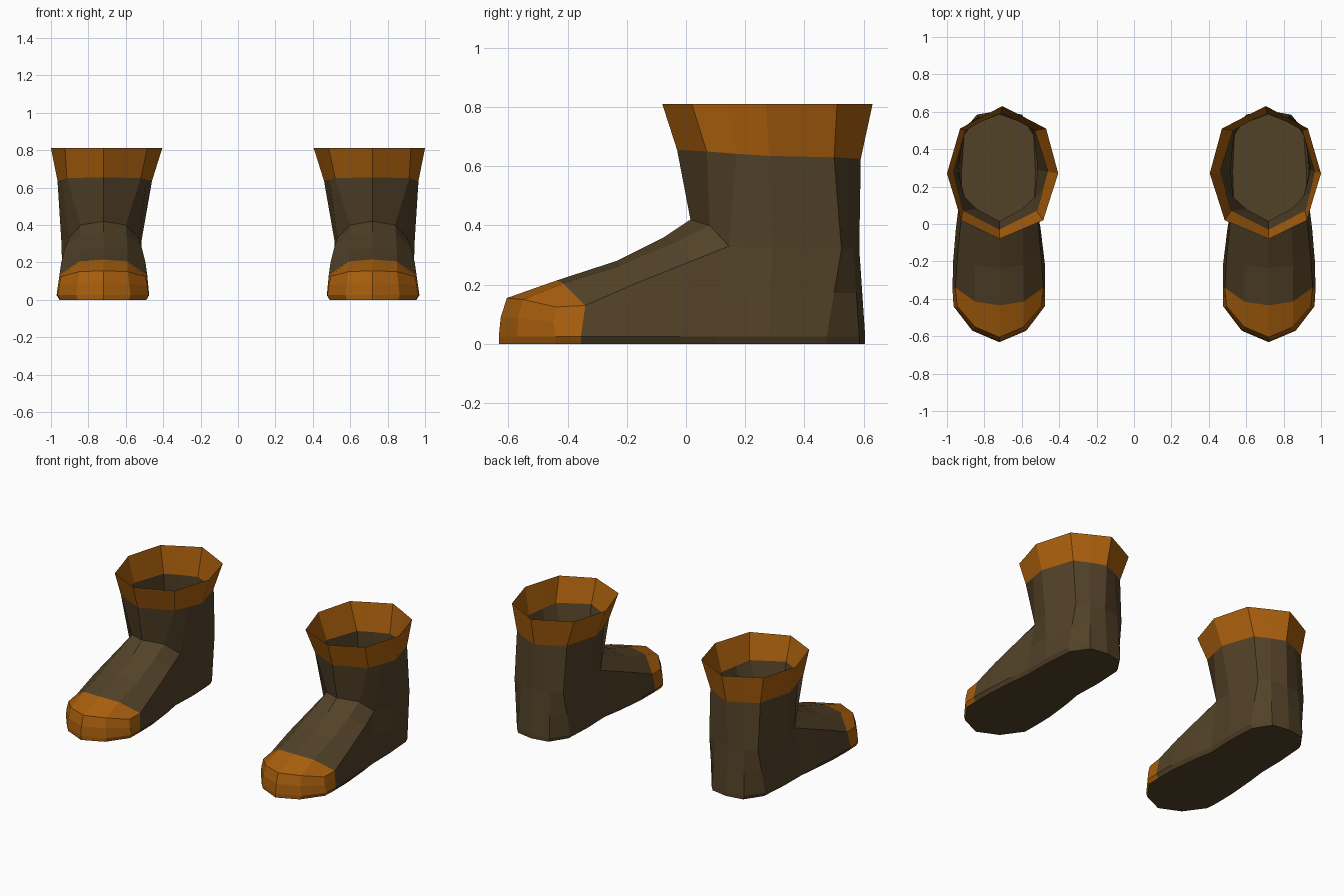
import bpy, bmesh

if "Cube" in bpy.data.objects:
    bpy.data.objects.remove(bpy.data.objects["Cube"])


def material(name, rgb):
    m = bpy.data.materials.new(name)
    m.diffuse_color = (*rgb, 1)
    m.use_nodes = True
    m.node_tree.nodes["Principled BSDF"].inputs["Base Color"].default_value = m.diffuse_color
    return m


LEATHER = material("dark brown leather", (0.085, 0.054, 0.021))
TRIM = material("orange trim", (0.40, 0.115, 0.004))
MID = 0.72  # boot centre line

# Every point is (outer x, inner x, y, z).
# Rings of the shaft, running from the shin round to the back of the heel
cuff = [(.72, .72, -.08, .81), (.925, .485, .02, .81), (.96, .447, .14, .81),
        (1.0, .405, .27, .81), (.93, .47, .51, .81), (.82, .585, .57, .81),
        (.705, .705, .63, .81)]
collar = [(.72, .72, -.03, .655), (.915, .52, .07, .65), (.94, .49, .17, .642),
          (.965, .46, .28, .635), (.90, .53, .50, .63), (.81, .62, .55, .627),
          (.71, .71, .59, .625)]
ankle = [(.72, .72, .015, .42), (.84, .60, .08, .40), (.905, .53, .145, .33),
         (.945, .515, .29, .32), (.90, .54, .525, .32), (.82, .61, .565, .32),
         (.72, .72, .585, .32)]

# Instep strips from ankle to toe: centre, crease, side
instep = [ankle[:3],
          [(.72, .72, -.075, .36), (.845, .595, -.03, .345), (.925, .515, .02, .28)],
          [(.72, .72, -.235, .28), (.85, .59, -.22, .265), (.945, .495, -.18, .20)],
          [(.72, .72, -.435, .215), (.85, .59, -.415, .205), (.955, .485, -.34, .13)]]
toe_edge = [(.72, .72, -.605, .155), (.85, .59, -.55, .15), (.945, .495, -.44, .125)]

# Side walls from toe tip to heel: top row and widest row just above the ground
upper = toe_edge + [row[2] for row in instep[::-1]] + ankle[3:]
lower = [(.72, .72, -.632, .025), (.865, .575, -.57, .025), (.965, .477, -.44, .025),
         (.97, .475, -.355, .025), (.968, .477, -.21, .025), (.952, .50, -.02, .025),
         (.937, .522, .10, .025), (.935, .515, .28, .025), (.92, .525, .475, .025),
         (.84, .60, .585, .025), (.72, .72, .605, .025)]


def halfway(a, b, bulge):
    p = [(i + j) / 2 for i, j in zip(a, b)]
    return (p[0], p[1], p[2] - bulge, p[3])


middle = [halfway(a, b, .007 if i < 3 else 0)
          for i, (a, b) in enumerate(zip(upper, lower))]
ground = [(MID + (o - MID) * .94, MID + (n - MID) * .94, y, 0) for o, n, y, z in lower]


def build_boot(name, sign):
    bm = bmesh.new()

    def face(points, mat):
        f = bm.faces.new([bm.verts.new(p) for p in points])
        f.material_index = mat

    def at(p, side):
        return (sign * p[side], p[2], p[3])

    def strip(a, b, side, mat_rule):
        for i in range(len(a) - 1):
            face([at(p, side) for p in (a[i], a[i + 1], b[i + 1], b[i])], mat_rule(i))

    for side in (0, 1):
        # Flared cuff and shaft
        strip(cuff, collar, side, lambda i: 1)
        strip(collar, ankle, side, lambda i: 0)
        # Instep and top of the toe cap
        for a, b in zip(instep, instep[1:]):
            strip(a, b, side, lambda i: 0)
        strip(instep[-1], toe_edge, side, lambda i: 1)
        # Walls of the foot, with the toe cap on the first three columns
        for a, b in ((upper, middle), (middle, lower), (lower, ground)):
            strip(a, b, side, lambda i: 1 if i < 3 else 0)
    # Sole
    for p, q in zip(ground, ground[1:]):
        pts = [at(p, 0), at(q, 0), at(q, 1), at(p, 1)]
        face(list(dict.fromkeys(pts)), 0)

    bmesh.ops.remove_doubles(bm, verts=bm.verts, dist=0.0005)
    bmesh.ops.recalc_face_normals(bm, faces=bm.faces)
    # Make sure the sole faces down
    bm.faces.ensure_lookup_table()
    low = min(bm.faces, key=lambda f: f.calc_center_median().z)
    if low.normal.z > 0:
        bmesh.ops.reverse_faces(bm, faces=bm.faces)
    mesh = bpy.data.meshes.new(name)
    mesh.materials.append(LEATHER)
    mesh.materials.append(TRIM)
    bm.to_mesh(mesh)
    bm.free()
    bpy.context.collection.objects.link(bpy.data.objects.new(name, mesh))


build_boot("right_boot", 1)
build_boot("left_boot", -1)
